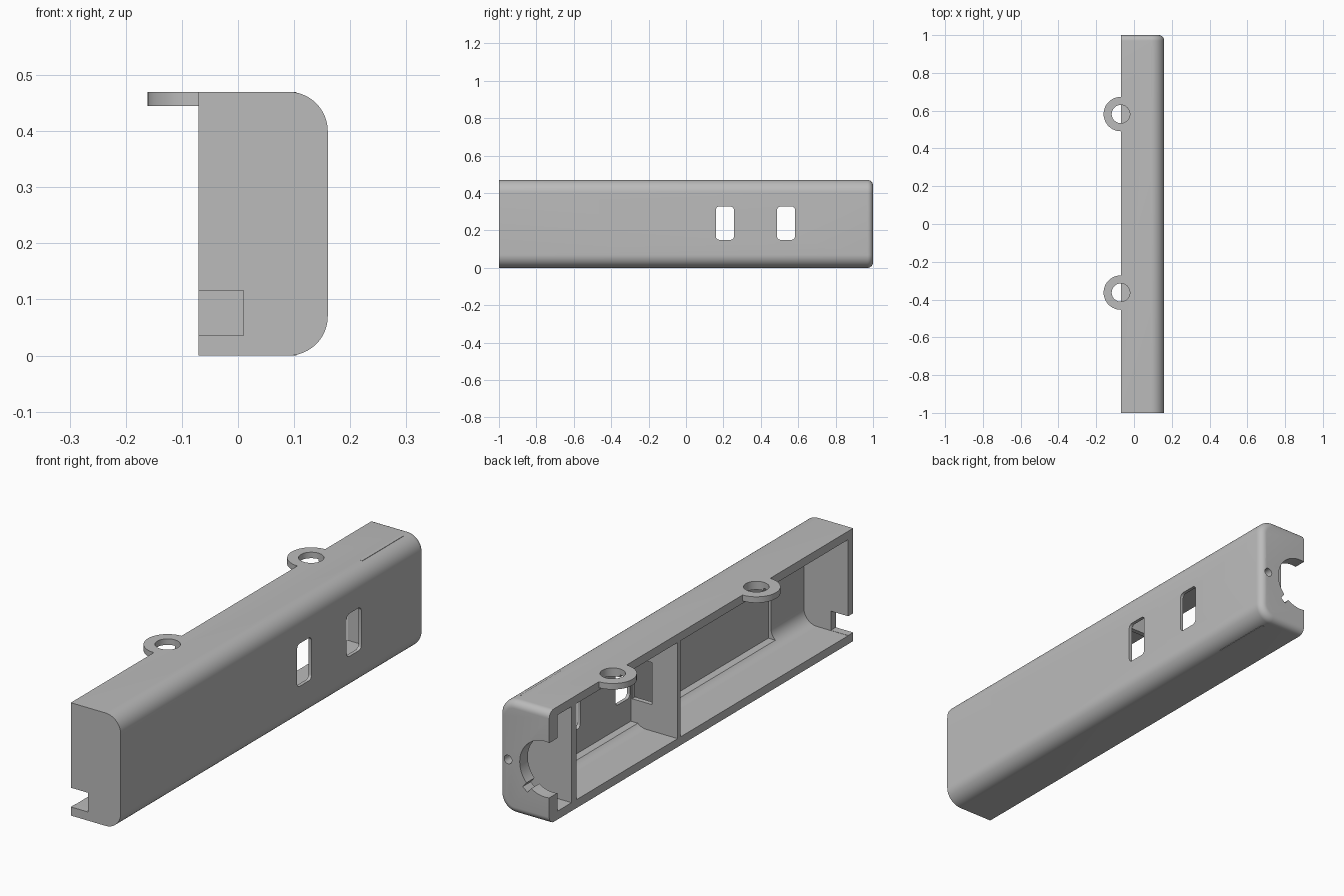
import bpy, bmesh, math

cube = bpy.data.objects.get("Cube")
if cube:
    bpy.data.objects.remove(cube, do_unlink=True)

grey = bpy.data.materials.new("plain_grey")
grey.use_nodes = True
grey.diffuse_color = (0.5, 0.5, 0.5, 1)
grey.node_tree.nodes["Principled BSDF"].inputs["Base Color"].default_value = (0.5, 0.5, 0.5, 1)

FACE, SIDE, TOP = -0.07, 0.16, 0.47   # open face, outer side, height
R = 0.07                              # long edge rounding


def loft(name, rings):
    """Closed solid through rings of matching 3D points."""
    bm = bmesh.new()
    loops = [[bm.verts.new(p) for p in ring] for ring in rings]
    n = len(loops[0])
    for a, b in zip(loops, loops[1:]):
        for i in range(n):
            j = (i + 1) % n
            bm.faces.new((a[i], a[j], b[j], b[i]))
    bm.faces.new(loops[0])
    bm.faces.new(loops[-1])
    bmesh.ops.recalc_face_normals(bm, faces=bm.faces)
    mesh = bpy.data.meshes.new(name)
    bm.to_mesh(mesh)
    bm.free()
    mesh.materials.append(grey)
    obj = bpy.data.objects.new(name, mesh)
    bpy.context.collection.objects.link(obj)
    return obj


def prism(name, pts, axis, lo, hi):
    """Extrude a 2D outline along the given axis."""
    def place(p, t):
        return {"x": (t, *p), "y": (p[0], t, p[1]), "z": (*p, t)}[axis]
    return loft(name, [[place(p, t) for p in pts] for t in (lo, hi)])


def box(name, x0, x1, y0, y1, z0, z1):
    return prism(name, [(x0, y0), (x1, y0), (x1, y1), (x0, y1)], "z", z0, z1)


def arc(cx, cy, r, start, end, steps):
    angles = [math.radians(start + (end - start) * i / steps) for i in range(steps + 1)]
    return [(cx + r * math.cos(a), cy + r * math.sin(a)) for a in angles]


def circle(cx, cy, r, n=48):
    return arc(cx, cy, r, 0, 360, n)[:-1]


def d_profile(x0, x1, z0, z1, r):
    """Section with its two far corners rounded."""
    return ([(x0, z0)] + arc(x1 - r, z0 + r, r, -90, 0, 12)
            + arc(x1 - r, z1 - r, r, 0, 90, 12) + [(x0, z1)])


def smooth(obj):
    bpy.ops.object.select_all(action="DESELECT")
    obj.select_set(True)
    bpy.context.view_layer.objects.active = obj
    bpy.ops.object.shade_smooth_by_angle(angle=math.radians(30))


# Outer shell, rounded over at the back end
END_R = 0.03
sections = [(-1, 0)] + [(1 - END_R + s, END_R - c)
                        for c, s in arc(0, 0, END_R, 0, 90, 8)]
housing = loft("housing", [
    [(x, y, z) for x, z in d_profile(FACE, SIDE - d, d, TOP - d, R - d)]
    for y, d in sections])

cutters = []

# Three chambers, leaving two cross ribs and the end walls
for y0, y1 in ((-0.967, 0.135), (0.155, 0.82), (0.853, 0.947)):
    cutters.append(prism("chamber_cutter", d_profile(-0.2, 0.134, 0.035, 0.435, 0.06),
                         "y", y0, y1))

# Square recess that deepens the two long chambers
for y0, y1 in ((-0.75, 0.135), (0.155, 0.82)):
    cutters.append(box("recess_cutter", 0, 0.146, y0, y1, 0.05, 0.42))

# Passage through the middle rib, cable notch in the front wall
cutters.append(box("rib_passage_cutter", 0.048, 0.14, 0.12, 0.17, 0.145, 0.32))
cutters.append(box("notch_cutter", -0.2, 0.01, -1.1, -0.95, 0.036, 0.116))

# Rounded windows in the side
WR = 0.018
for y0, y1 in ((0.16, 0.256), (0.487, 0.583)):
    z0, z1 = 0.15, 0.328
    outline = (arc(y1 - WR, z0 + WR, WR, -90, 0, 5) + arc(y1 - WR, z1 - WR, WR, 0, 90, 5)
               + arc(y0 + WR, z1 - WR, WR, 90, 180, 5) + arc(y0 + WR, z0 + WR, WR, 180, 270, 5))
    cutters.append(prism("window_cutter", outline, "x", 0.1, 0.25))

# Socket opening with key slot, and pin hole, in the back wall
SX, SZ = -0.05, 0.225
cutters.append(prism("socket_cutter", circle(SX, SZ, 0.116, 64), "y", 0.92, 1.1))
ca, sa = math.cos(math.radians(-50)), math.sin(math.radians(-50))
key = [(SX + u * ca - v * sa, SZ + u * sa + v * ca)
       for u, v in ((0.05, -0.014), (0.142, -0.014), (0.142, 0.014), (0.05, 0.014))]
cutters.append(prism("key_cutter", key, "y", 0.92, 1.1))
cutters.append(prism("pin_hole_cutter", circle(0.12, 0.22, 0.018, 24), "y", 0.92, 1.1))

# Mounting lugs: half rings outside, matching hole through the top wall
for label, y in (("front", -0.363), ("back", 0.582)):
    ring = arc(FACE, y, 0.091, 90, 270, 32) + arc(FACE, y, 0.048, 270, 90, 32)
    lug = prism(label + "_mounting_lug", ring, "z", 0.445, TOP)
    smooth(lug)
    cutters.append(prism("lug_hole_cutter", circle(FACE, y, 0.048, 64), "z", 0.4, 0.55))

# Cut everything out of the housing
for cutter in cutters:
    cutter.hide_render = True
    mod = housing.modifiers.new(cutter.name, "BOOLEAN")
    mod.operation = "DIFFERENCE"
    mod.solver = "EXACT"
    mod.object = cutter
bpy.context.view_layer.update()
deps = bpy.context.evaluated_depsgraph_get()
cut_mesh = bpy.data.meshes.new_from_object(housing.evaluated_get(deps))
housing.modifiers.clear()
housing.data = cut_mesh
for cutter in cutters:
    bpy.data.objects.remove(cutter, do_unlink=True)
smooth(housing)

# Thin ledges where the rounded edges meet the top and bottom
for label, z0 in (("bottom", 0), ("top", TOP - 0.008)):
    box(label + "_ledge", 0.09, 0.104, 0.67, 0.94, z0, z0 + 0.008)
